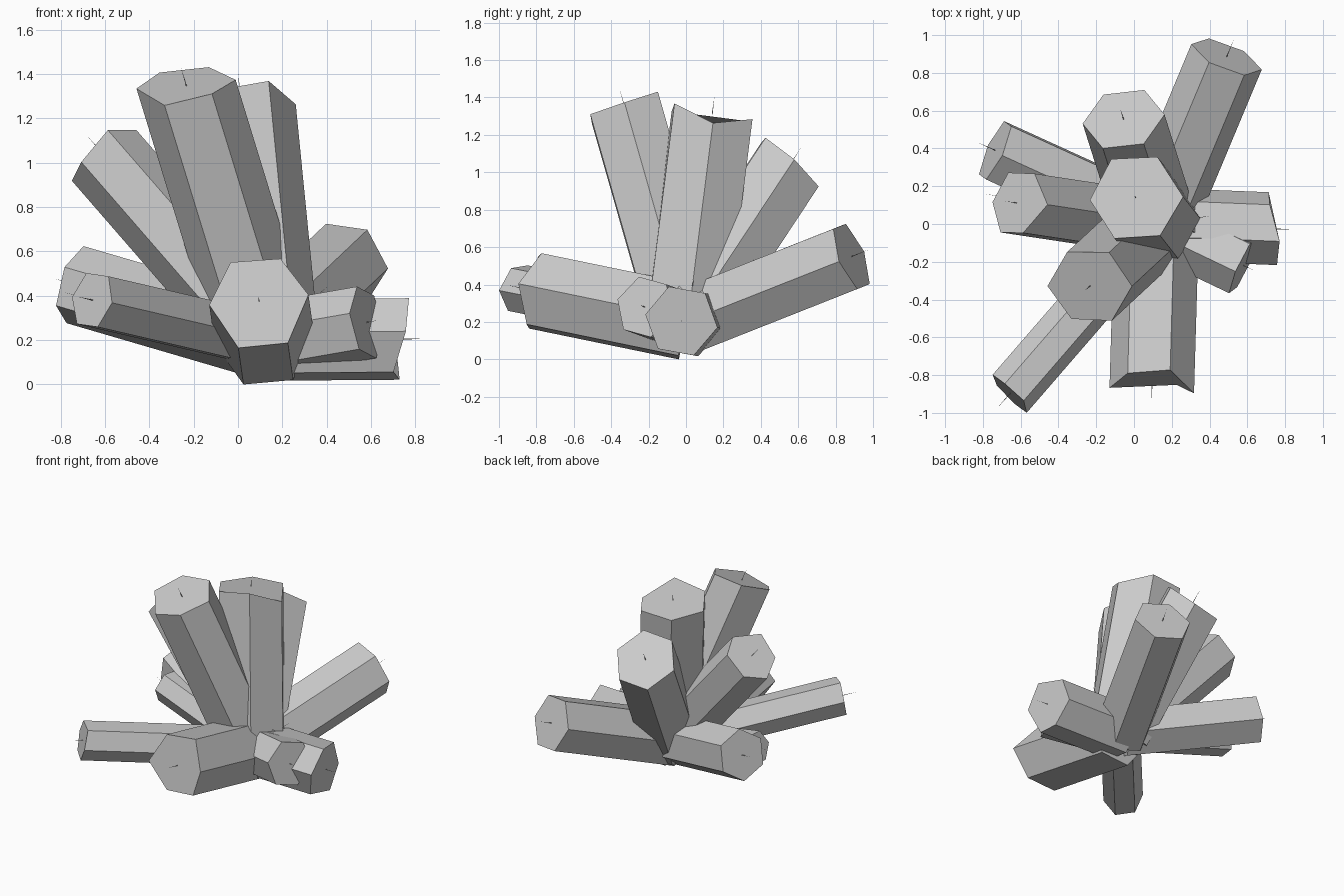
import bpy, bmesh, math
from mathutils import Vector

if "Cube" in bpy.data.objects:
    bpy.data.objects.remove(bpy.data.objects["Cube"])

ROOT = Vector((0.12, 0.0, 0.2))   # all crystals grow from this point


def crystal(name, tip, corner, radius, spike=0.11, lifts=(0,) * 6):
    """Six-sided prism from ROOT to tip; one cap corner points towards 'corner',
    'lifts' slide the six cap corners along the axis for a rough break."""
    tip = Vector(tip)
    axis = (tip - ROOT).normalized()
    u = Vector(corner) - tip
    u = (u - axis * u.dot(axis)).normalized()
    v = axis.cross(u)
    bm = bmesh.new()

    def ring(center, r, n, offs):
        return [bm.verts.new(center + (u * math.cos(math.tau * i / n) + v * math.sin(math.tau * i / n)) * r
                             + axis * offs[i]) for i in range(n)]

    base = ring(ROOT, radius, 6, (0,) * 6)
    top = ring(tip, radius, 6, lifts)
    bm.faces.new(base[::-1])
    bm.faces.new(top)
    for i in range(6):
        j = (i + 1) % 6
        bm.faces.new((base[i], base[j], top[j], top[i]))
    # hair-thin needle in the middle of the cap
    foot = ring(tip, 0.003, 3, (0,) * 3)
    point = bm.verts.new(tip + axis * spike)
    for i in range(3):
        bm.faces.new((foot[i], foot[(i + 1) % 3], point))
    mesh = bpy.data.meshes.new(name)
    bm.to_mesh(mesh)
    bm.free()
    bpy.context.collection.objects.link(bpy.data.objects.new(name, mesh))


# tall upper crystals
crystal("crystal_tall_front", (-0.23, -0.325, 1.34), (-0.44, -0.33, 1.34), 0.22, 0.11,
        (0.06, 0, -0.01, -0.03, 0.01, 0.05))
crystal("crystal_tall_centre", (0.01, 0.14, 1.31), (0.15, -0.08, 1.38), 0.245, 0.1,
        (0.02, -0.07, -0.01, 0, 0, 0))
crystal("crystal_upper_back", (-0.055, 0.555, 1.04), (-0.275, 0.55, 1.04), 0.22, 0.11,
        (0, 0.03, 0.03, 0, -0.03, -0.03))
crystal("crystal_upper_left", (-0.61, 0.11, 1.04), (-0.725, -0.035, 1.03), 0.185, 0.11,
        (0.02, 0.05, -0.02, 0, 0, 0))
# low outer crystals
crystal("crystal_low_left", (-0.735, 0.39, 0.45), (-0.83, 0.27, 0.36), 0.18)
crystal("crystal_front", (0.095, -0.85, 0.375), (0.33, -0.87, 0.4), 0.225, 0.11,
        (0.045, -0.04, -0.02, 0.02, -0.05, -0.04))
crystal("crystal_front_left", (-0.655, -0.895, 0.38), (-0.58, -0.99, 0.37), 0.135, 0.11,
        (0.02, 0, 0, -0.01, 0, 0.01))
crystal("crystal_back_right", (0.49, 0.885, 0.55), (0.64, 0.81, 0.52), 0.2)
crystal("crystal_right", (0.745, -0.025, 0.205), (0.745, 0.045, 0.01), 0.195, 0.09,
        (-0.02, -0.04, -0.03, 0.03, 0.02, -0.04))
crystal("crystal_front_right", (0.58, -0.22, 0.28), (0.52, -0.35, 0.13), 0.17, 0.06)
# small inner crystals
crystal("crystal_small_left", (-0.68, 0.14, 0.39), (-0.68, 0.26, 0.39), 0.12)
crystal("crystal_small_right", (0.32, 0.03, 0.37), (0.32, 0.13, 0.37), 0.08, 0.12)
